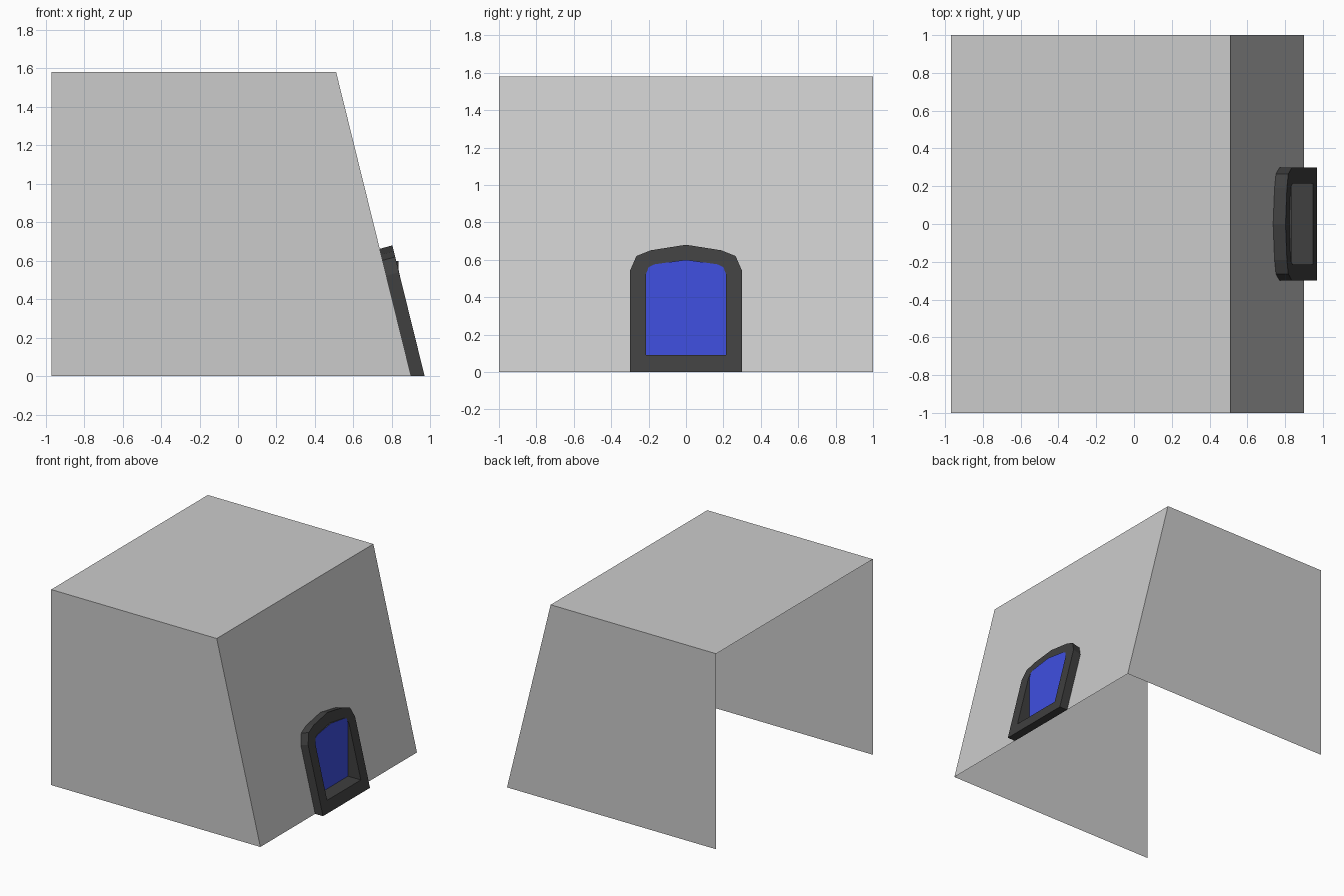
import bpy, bmesh

if "Cube" in bpy.data.objects:
    bpy.data.objects.remove(bpy.data.objects["Cube"])

TOP = 1.58
DOOR_X = 0.833


def wall_x(z):
    return 0.90 - 0.39 * z / TOP


def front_x(z):
    return 0.97 - 0.39 * z / TOP


def make(name, faces, color=None):
    bm = bmesh.new()
    for f in faces:
        bm.faces.new([bm.verts.new(p) for p in f])
    bmesh.ops.remove_doubles(bm, verts=bm.verts, dist=1e-4)
    me = bpy.data.meshes.new(name)
    bm.to_mesh(me)
    bm.free()
    ob = bpy.data.objects.new(name, me)
    bpy.context.collection.objects.link(ob)
    if color:
        mat = bpy.data.materials.new(name + "_colour")
        mat.diffuse_color = (*color, 1)
        mat.use_nodes = True
        mat.node_tree.nodes["Principled BSDF"].inputs["Base Color"].default_value = mat.diffuse_color
        me.materials.append(mat)
    return ob


def mirrored(faces):
    # copy faces across y = 0, keeping the outward winding
    return faces + [[(x, -y, z) for x, y, z in reversed(f)] for f in faces]


# half profiles (y, z) of the doorway, from bottom centre to arch peak
outer = [(0, 0), (.30, 0), (.30, .54), (.265, .62), (.19, .65), (0, .68)]
inner = [(0, .09), (.215, .09), (.215, .52), (.20, .56), (.17, .575), (0, .60)]

# building shell: roof and side walls, open at the left and below
side = [(-.97, 1, 0), (-.97, 1, TOP), (wall_x(TOP), 1, TOP), (wall_x(0), 1, 0)]
roof = [(-.97, 0, TOP), (wall_x(TOP), 0, TOP), (wall_x(TOP), 1, TOP), (-.97, 1, TOP)]
make("building_shell", mirrored([side, roof]))

# sloping entrance wall with a door opening
loop = [(0, 0), (1, 0), (1, TOP), (0, TOP)] + inner[::-1]
make("sloping_wall", mirrored([[(wall_x(z), y, z) for y, z in loop]]))

# door frame: front ring, outer sides and inner reveal
front_out = [(front_x(z), y, z) for y, z in outer]
front_in = [(front_x(z), y, z) for y, z in inner]
back_out = [(wall_x(max(z - .018, 0)), y, max(z - .018, 0)) for y, z in outer]
back_in = [(DOOR_X, y, z) for y, z in inner]


def strip(a, b):
    return [[a[i], a[i + 1], b[i + 1], b[i]] for i in range(len(a) - 1)]


make("door_frame", mirrored(strip(back_out, front_out) + strip(front_out, front_in)
                            + strip(front_in, back_in))).data.name = "door_frame"
frame = bpy.data.objects["door_frame"]
mat = bpy.data.materials.new("frame_black")
mat.diffuse_color = (.05, .05, .05, 1)
mat.use_nodes = True
mat.node_tree.nodes["Principled BSDF"].inputs["Base Color"].default_value = mat.diffuse_color
frame.data.materials.append(mat)

# upright door leaves
make("door", mirrored([back_in]), (.05, .08, .75))
